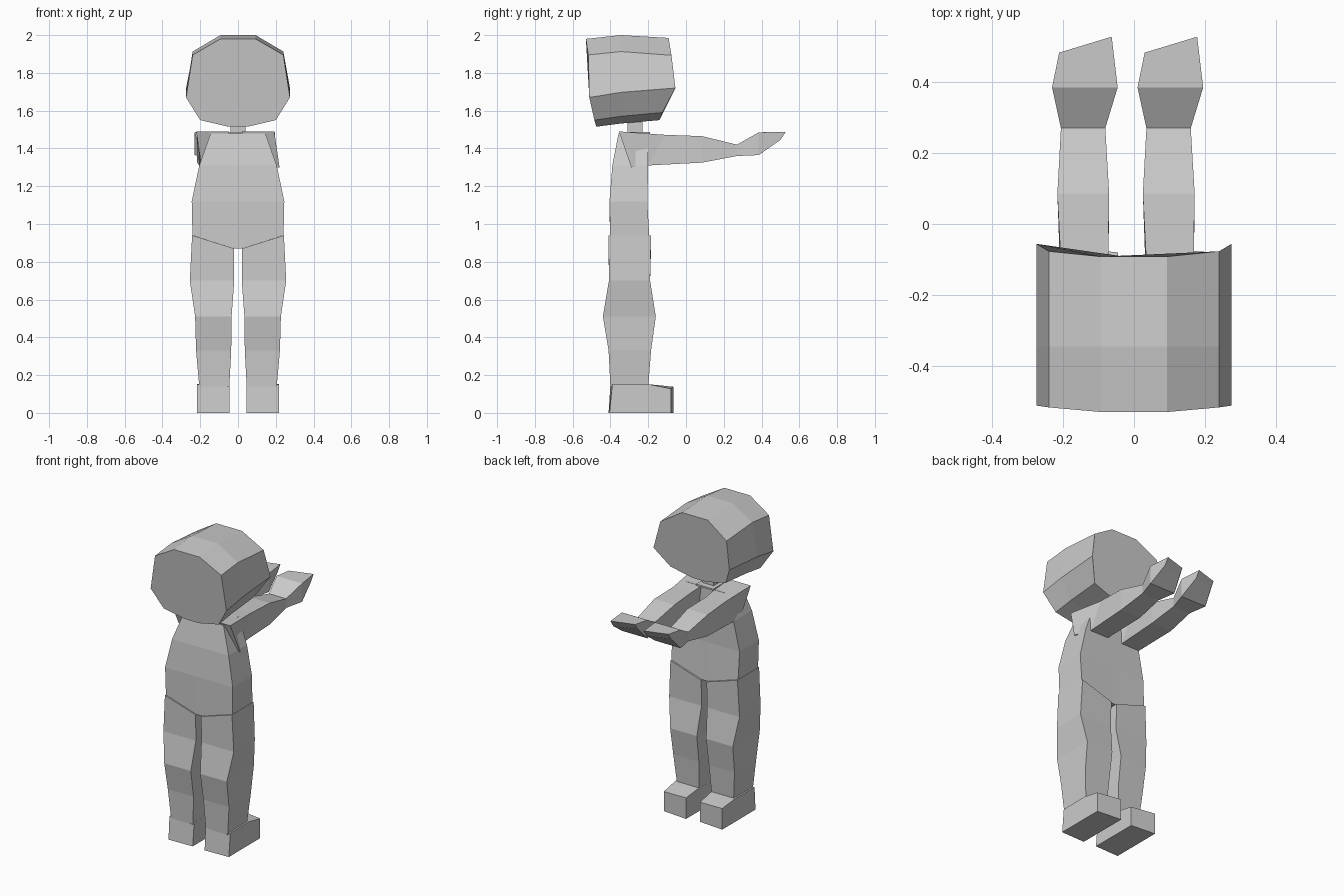
import bpy, bmesh

if "Cube" in bpy.data.objects:
    bpy.data.objects.remove(bpy.data.objects["Cube"])

grey = bpy.data.materials.new("plain grey")
grey.diffuse_color = (0.6, 0.6, 0.6, 1)
grey.use_nodes = True
grey.node_tree.nodes["Principled BSDF"].inputs["Base Color"].default_value = grey.diffuse_color


def loft(name, rings):
    """Skin a closed low-poly body through rings of equal point count."""
    bm = bmesh.new()
    loops = [[bm.verts.new(p) for p in r] for r in rings]
    n = len(loops[0])
    for a, b in zip(loops, loops[1:]):
        for i in range(n):
            j = (i + 1) % n
            bm.faces.new((a[i], a[j], b[j], b[i]))
    bm.faces.new(loops[0][::-1])
    bm.faces.new(loops[-1])
    bmesh.ops.recalc_face_normals(bm, faces=bm.faces)
    me = bpy.data.meshes.new(name)
    bm.to_mesh(me)
    bm.free()
    me.materials.append(grey)
    ob = bpy.data.objects.new(name, me)
    bpy.context.collection.objects.link(ob)
    return ob


def rect(x0, x1, y0, y1, z0, z1=None):
    """Rectangle whose height runs from z0 at x0 to z1 at x1."""
    z1 = z0 if z1 is None else z1
    return [(x0, y0, z0), (x1, y0, z1), (x1, y1, z1), (x0, y1, z0)]


# Head: rows of (half width, back y, z), (middle z), (front y, z)
rows = [(0.093, -0.53, 1.98, 2.0, -0.092, 1.985),
        (0.24, -0.517, 1.895, 1.913, -0.077, 1.893),
        (0.275, -0.512, 1.67, 1.697, -0.056, 1.72),
        (0.20, -0.485, 1.55, 1.57, -0.125, 1.59),
        (0.05, -0.475, 1.515, 1.532, -0.14, 1.55)]


def head_ring(k):
    pts = []
    for w, yb, zb, zm, yf, zf in rows:
        y, z = ((yb, zb), (-0.345, zm), (yf, zf))[k]
        pts.append((w, y, z))
    return pts + [(-x, y, z) for x, y, z in reversed(pts)]


loft("head", [head_ring(k) for k in range(3)])

# Neck
loft("neck", [rect(-0.04, 0.04, -0.31, -0.23, z) for z in (1.44, 1.56)])
loft("collar", [rect(-0.065, 0.06, -0.33, -0.19, z) for z in (1.478, 1.488)])

# Torso: six-point rings, lowest one dips to the crotch
def torso_ring(w, yb, yf, z, dip=0.0):
    c = 0.02
    return [(-w, yb, z), (-c, yb, z - dip), (c, yb, z - dip), (w, yb, z),
            (w, yf, z), (c, yf, z - dip), (-c, yf, z - dip), (-w, yf, z)]


loft("torso", [torso_ring(0.241, -0.402, -0.195, 0.94, 0.07),
               torso_ring(0.245, -0.405, -0.205, 1.12),
               torso_ring(0.205, -0.39, -0.20, 1.31),
               torso_ring(0.145, -0.357, -0.20, 1.48)])

# Legs: slanted top meets the hip line
leg = [(0.02, 0.243, -0.41, -0.185, 0.87, 0.94),
       (0.02, 0.255, -0.408, -0.19, 0.70, 0.70),
       (0.034, 0.227, -0.44, -0.16, 0.51, 0.51),
       (0.036, 0.222, -0.41, -0.185, 0.33, 0.33),
       (0.046, 0.205, -0.40, -0.20, 0.14, 0.14)]
for side, s in (("right", 1), ("left", -1)):
    loft(side + "_leg", [rect(s * a, s * b, *r) for a, b, *r in leg])

    # Foot: flat sole, sloping instep and slightly turned toe
    x0, x1 = sorted((s * 0.045, s * 0.217))
    loft(side + "_foot", [
        [(x0, -0.41, 0), (x1, -0.405, 0), (x1, -0.39, 0.15), (x0, -0.40, 0.15)],
        [(x0, -0.20, 0), (x1, -0.20, 0), (x1, -0.20, 0.152), (x0, -0.20, 0.152)],
        [(x0, -0.065, 0), (x1, -0.08, 0), (x1, -0.08, 0.128), (x0, -0.065, 0.138)]])

# Arms: (inner x, outer x, top y, top z, bottom y, bottom z, hand skew in y)
arm = [(0.02, 0.192, -0.355, 1.49, -0.29, 1.30, 0),
       (0.035, 0.168, -0.11, 1.472, -0.20, 1.31, 0),
       (0.025, 0.171, 0.085, 1.465, 0.085, 1.325, 0),
       (0.035, 0.160, 0.27, 1.42, 0.27, 1.36, 0),
       (0.01, 0.195, 0.385, 1.485, 0.385, 1.365, 0),
       (0.03, 0.178, 0.483, 1.488, 0.455, 1.445, 0.045)]
for side, dx in (("right", 0.0), ("left", -0.241)):
    rings = []
    for i, (a, b, yt, zt, yb, zb, k) in enumerate(arm):
        o = 0.028 if i == 0 else 0.0   # armpit flares outward
        rings.append([(a + dx, yt, zt), (b + dx, yt + k, zt),
                      (b + o + dx, yb + k, zb), (a + o + dx, yb, zb)])
    loft(side + "_arm", rings)
